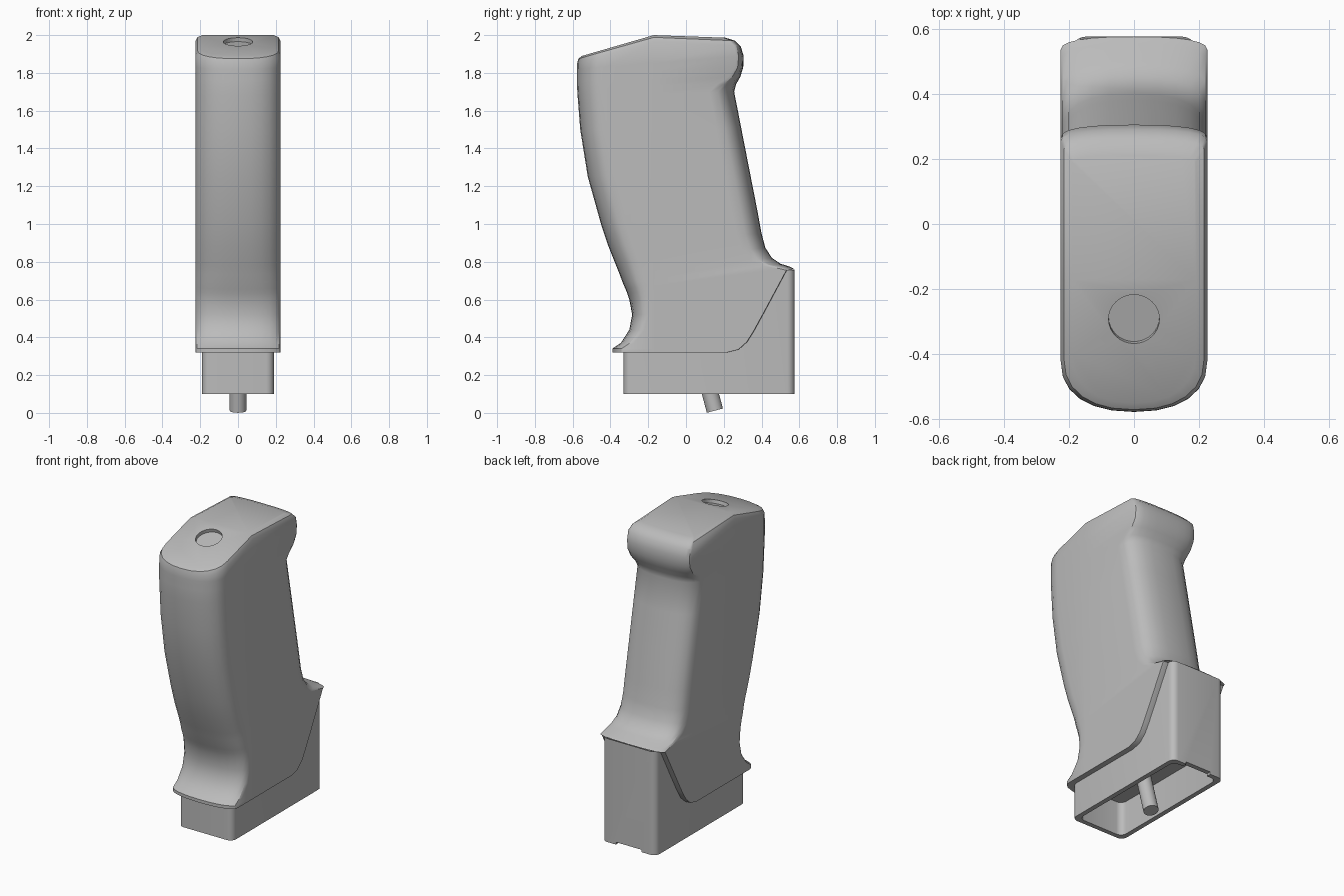
import bpy, bmesh, math
from mathutils import Vector, Matrix

cube = bpy.data.objects.get("Cube")
if cube:
    bpy.data.objects.remove(cube, do_unlink=True)

grey = bpy.data.materials.new("light grey")
grey.use_nodes = True
grey.diffuse_color = (0.5, 0.5, 0.5, 1)
grey.node_tree.nodes["Principled BSDF"].inputs["Base Color"].default_value = (0.5, 0.5, 0.5, 1)


def finish(name, bm, smooth=True):
    bmesh.ops.recalc_face_normals(bm, faces=bm.faces)
    mesh = bpy.data.meshes.new(name)
    bm.to_mesh(mesh)
    bm.free()
    obj = bpy.data.objects.new(name, mesh)
    bpy.context.collection.objects.link(obj)
    mesh.materials.append(grey)
    if smooth:
        bpy.ops.object.select_all(action='DESELECT')
        obj.select_set(True)
        bpy.context.view_layer.objects.active = obj
        bpy.ops.object.shade_smooth_by_angle(angle=math.radians(32))
    return obj


def bridge(bm, a, b):
    n = len(a)
    for i in range(n):
        bm.faces.new((a[i], a[(i + 1) % n], b[(i + 1) % n], b[i]))


def cut(obj, cutter):
    mod = obj.modifiers.new("cut", 'BOOLEAN')
    mod.operation = 'DIFFERENCE'
    mod.solver = 'EXACT'
    mod.object = cutter
    cutter.hide_render = True
    cutter.hide_set(True)


# Grip: tilted cross-sections lofted upward
RIDGE = -0.17   # where the sloped top meets the flat top
STEPS = 12


def section(bm, fy, fz, by, bz, fd, bd, hw=0.225, mid=None):
    if mid is None:
        mid = fz + (bz - fz) * (RIDGE - fy) / (by - fy)
    pts = []
    for i in range(STEPS + 1):                       # front arc, left to right
        t = math.pi * (i / STEPS - 0.5)
        c, s = max(math.cos(t), 0), math.sin(t)
        pts.append((math.copysign(abs(s) ** 0.87, s) * hw, fy + fd * (1 - c ** 0.87)))
    pts.append((hw, RIDGE))
    for i in range(STEPS + 1):                       # back arc, right to left
        t = math.pi * (0.5 - i / STEPS)
        c, s = max(math.cos(t), 0), math.sin(t)
        pts.append((math.copysign(abs(s) ** 0.8, s) * hw, by - bd * (1 - c ** 0.8)))
    pts.append((-hw, RIDGE))
    ring = []
    for x, y in pts:
        if y <= RIDGE:
            z = fz + (mid - fz) * (y - fy) / (RIDGE - fy)
        else:
            z = mid + (bz - mid) * (y - RIDGE) / (by - RIDGE)
        ring.append(bm.verts.new((x, y, z)))
    return ring


# front y, front z, back y, back z, front roundness, back roundness
stations = [
    (-.39, .32, .22, .32, .07, .004),
    (-.39, .34, .28, .335, .07, .004),
    (-.345, .37, .325, .375, .07, .004),
    (-.30, .44, .36, .43, .08, .004),
    (-.285, .52, .42, .54, .085, .004),
    (-.30, .60, .535, .755, .095, .004),
    (-.31, .63, .575, .76, .10, .04),
    (-.32, .655, .555, .772, .105, .06),
    (-.335, .69, .50, .79, .11, .09),
    (-.35, .73, .455, .82, .12, .11),
    (-.37, .78, .42, .875, .125, .12),
    (-.41, .88, .40, .95, .13, .13),
    (-.45, 1.0, .38, 1.06, .135, .13),
    (-.52, 1.25, .335, 1.29, .145, .13),
    (-.56, 1.5, .292, 1.51, .15, .13),
    (-.574, 1.68, .255, 1.70, .155, .13),
    (-.577, 1.73, .265, 1.74, .155, .10),
    (-.577, 1.76, .288, 1.78, .155, .065),
    (-.577, 1.79, .303, 1.83, .155, .045),
    (-.577, 1.82, .305, 1.89, .155, .04),
    (-.576, 1.85, .29, 1.94, .155, .035, .225, 1.968),
    (-.57, 1.875, .26, 1.97, .155, .03, .215, 1.988),
    (-.55, 1.89, .21, 1.986, .155, .02, .19, 2.0),
]
bm = bmesh.new()
rings = [section(bm, *s) for s in stations]
for a, b in zip(rings, rings[1:]):
    bridge(bm, a, b)
for ring in (rings[0], rings[-1]):
    r = STEPS + 1
    bm.faces.new([ring[-1]] + ring[:r + 1])
    bm.faces.new(ring[r:])
grip = finish("grip", bm)

# Shallow round recess in the sloped top
bm = bmesh.new()
tilt = Matrix.Rotation(math.atan2(.11, .38), 4, 'X')
bmesh.ops.create_cone(bm, cap_ends=True, segments=32, radius1=.078, radius2=.078, depth=.1,
                      matrix=Matrix.Translation((0, -.30, 1.992)) @ tilt)
cut(grip, finish("recess_cutter", bm, False))


# Base: hollow rounded block whose back wall rises to the ledge
def rounded_rect(bm, inset, height):
    r, ring = .04, []
    y0, y1, hw = -.33 + inset, .575 - inset, .19 - inset
    corners = [(hw - r, y1 - r), (r - hw, y1 - r), (r - hw, y0 + r), (hw - r, y0 + r)]
    for k, (cx, cy) in enumerate(corners):
        for i in range(6):
            a = math.pi / 2 * (k + i / 5)
            x, y = cx + r * math.cos(a), cy + r * math.sin(a)
            ring.append(bm.verts.new((x, y, height(y))))
    return ring


def wall_top(y):
    return .34 + .417 * min(1, max(0, (y + .29) / .825))


bm = bmesh.new()
loops = [rounded_rect(bm, 0, wall_top), rounded_rect(bm, 0, lambda y: .1),
         rounded_rect(bm, .03, lambda y: .1), rounded_rect(bm, .03, lambda y: .315)]
for a, b in zip(loops, loops[1:]):
    bridge(bm, a, b)
bm.faces.new(loops[0])
bm.faces.new(loops[-1])
base = finish("base", bm)

# Notch in the lower edge of the back wall
bm = bmesh.new()
bmesh.ops.create_cube(bm, size=1, matrix=Matrix.Translation((0, .57, .1)) @ Matrix.Diagonal((.18, .1, .03, 1)))
cut(base, finish("notch_cutter", bm, False))

# Tilted peg under the base
bm = bmesh.new()
low, high = Vector((0, .153, .012)), Vector((0, .07, .32))
axis = high - low
bmesh.ops.create_cone(bm, cap_ends=True, segments=24, radius1=.044, radius2=.044, depth=axis.length,
                      matrix=Matrix.Translation((low + high) / 2) @ axis.to_track_quat('Z', 'Y').to_matrix().to_4x4())
finish("peg", bm)
